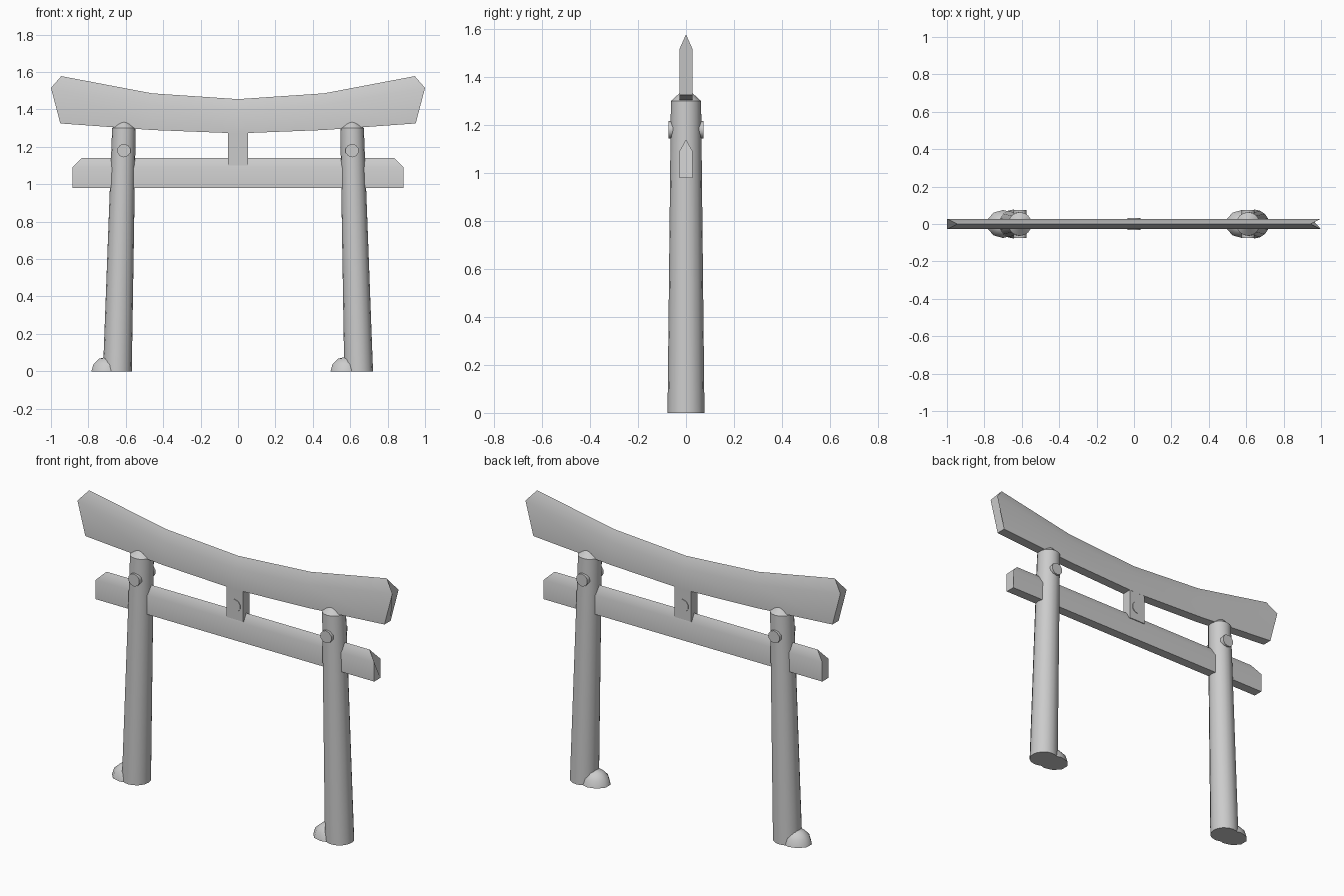
import bpy, bmesh, math
from mathutils import Matrix, Vector

cube = bpy.data.objects.get("Cube")
if cube:
    bpy.data.objects.remove(cube, do_unlink=True)

GREY = (0.6, 0.6, 0.6, 1)
mat = bpy.data.materials.new("plain grey")
mat.use_nodes = True
mat.diffuse_color = GREY
mat.node_tree.nodes["Principled BSDF"].inputs["Base Color"].default_value = GREY


def finish(name, bm, angle=30):
    bmesh.ops.recalc_face_normals(bm, faces=bm.faces)
    mesh = bpy.data.meshes.new(name)
    bm.to_mesh(mesh)
    bm.free()
    mesh.materials.append(mat)
    ob = bpy.data.objects.new(name, mesh)
    bpy.context.collection.objects.link(ob)
    bpy.ops.object.select_all(action="DESELECT")
    ob.select_set(True)
    bpy.context.view_layer.objects.active = ob
    bpy.ops.object.shade_smooth_by_angle(angle=math.radians(angle))
    return ob


def loft(name, sections, angle=30):
    """Skin a row of closed point rings and cap both ends."""
    bm = bmesh.new()
    rings = [[bm.verts.new(p) for p in ring] for ring in sections]
    n = len(rings[0])
    for a, b in zip(rings, rings[1:]):
        for i in range(n):
            j = (i + 1) % n
            bm.faces.new((a[i], a[j], b[j], b[i]))
    bm.faces.new(rings[0])
    bm.faces.new(rings[-1])
    return finish(name, bm, angle)


def beam(name, stations, half):
    """Pentagonal beam; each station gives (x, z) of bottom, shoulder and ridge."""
    rings = []
    for (xb, zb), (xs, zs), (xr, zr) in stations:
        rings.append([(xb, -half, zb), (xb, half, zb), (xs, half, zs),
                      (xr, 0, zr), (xs, -half, zs)])
    return loft(name, rings)


def flip(station):
    return [(-x, z) for x, z in station]


def peg(name, x, half):
    bm = bmesh.new()
    bmesh.ops.create_cone(bm, cap_ends=True, segments=10, radius1=0.036,
                          radius2=0.036, depth=2 * half,
                          matrix=Matrix.Translation((x, 0, 1.18)) @ Matrix.Rotation(math.pi / 2, 4, "X"))
    return finish(name, bm, 40)


# Curved top beam with overhanging ends
tip = [(0.95, 1.325), (1.0, 1.515), (0.945, 1.578)]
bend = [(0.46, 1.29), (0.46, 1.423), (0.46, 1.486)]
middle = [(0, 1.272), (0, 1.392), (0, 1.455)]
beam("top_beam", [flip(tip), flip(bend), middle, bend, tip], 0.028)

# Straight lower beam
end = [(0.885, 0.98), (0.885, 1.09), (0.835, 1.14)]
beam("lower_beam", [flip(end), end], 0.028)

# Centre strut
bm = bmesh.new()
bmesh.ops.create_cube(bm, size=1)
bmesh.ops.scale(bm, vec=(0.105, 0.055, 0.2), verts=bm.verts)
bmesh.ops.translate(bm, vec=(0, 0, 1.2), verts=bm.verts)
finish("centre_strut", bm)
peg("centre_peg", 0, 0.031)

# Leaning tapered pillars with rounded tops, pegs and feet
for side, sign in (("left", 1), ("right", -1)):
    rings = []
    for cx, z, r in ((0.645, 0, 0.077), (0.61, 1.3, 0.063), (0.61, 1.332, 0.028)):
        rings.append([(sign * cx + r * math.cos(a), r * math.sin(a), z)
                      for a in (math.tau * i / 16 for i in range(16))])
    loft(side + "_pillar", rings, 40)
    peg(side + "_pillar_peg", sign * 0.61, 0.074)

    # Low domed stone on the same side of each pillar
    bm = bmesh.new()
    bmesh.ops.create_uvsphere(bm, u_segments=10, v_segments=6, radius=1)
    bmesh.ops.bisect_plane(bm, geom=bm.verts[:] + bm.edges[:] + bm.faces[:],
                           plane_co=(0, 0, 0), plane_no=(0, 0, 1), clear_inner=True)
    bmesh.ops.holes_fill(bm, edges=[e for e in bm.edges if e.is_boundary])
    bmesh.ops.scale(bm, vec=(0.088, 0.075, 0.078), verts=bm.verts)
    bmesh.ops.translate(bm, vec=(-0.7 if sign < 0 else 0.578, 0, 0), verts=bm.verts)
    finish(side + "_foot_stone", bm, 40)
